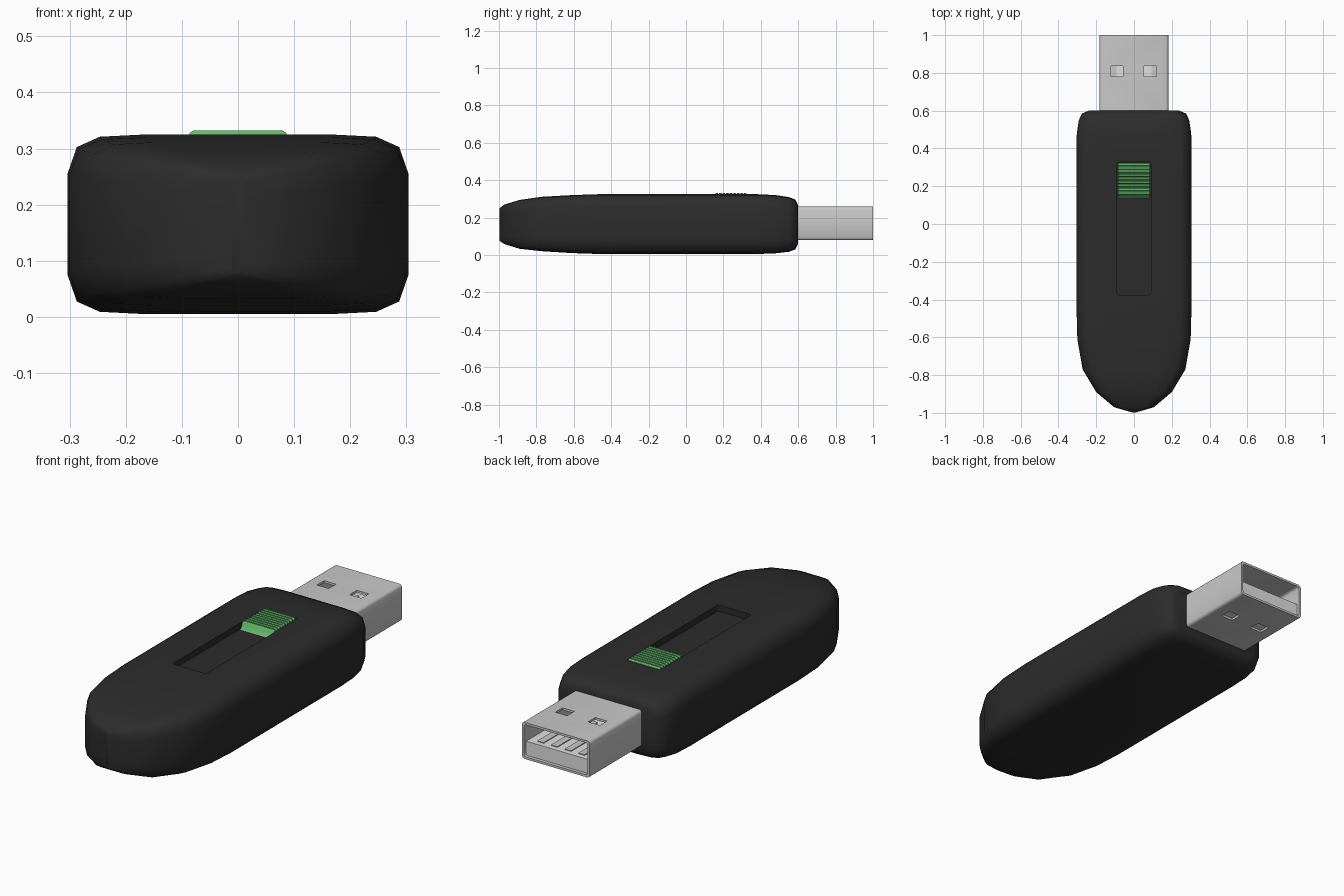
import bpy, bmesh, math
from mathutils import Vector

if "Cube" in bpy.data.objects:
    bpy.data.objects.remove(bpy.data.objects["Cube"])


def material(name, rgb):
    m = bpy.data.materials.new(name)
    m.diffuse_color = (*rgb, 1)
    m.use_nodes = True
    m.node_tree.nodes["Principled BSDF"].inputs["Base Color"].default_value = m.diffuse_color
    return m


BLACK = material("black_plastic", (0.025, 0.025, 0.025))
GREEN = material("green_plastic", (0.13, 0.48, 0.15))
METAL = material("grey_metal", (0.58, 0.58, 0.58))
WHITE = material("pale_insert", (0.75, 0.75, 0.75))


def add_object(name, bm, mat, smooth=None):
    bmesh.ops.recalc_face_normals(bm, faces=bm.faces)
    me = bpy.data.meshes.new(name)
    bm.to_mesh(me)
    bm.free()
    ob = bpy.data.objects.new(name, me)
    bpy.context.collection.objects.link(ob)
    if mat:
        me.materials.append(mat)
    if smooth:
        shade(ob, smooth)
    return ob


def shade(ob, angle):
    bpy.ops.object.select_all(action='DESELECT')
    ob.select_set(True)
    bpy.context.view_layer.objects.active = ob
    bpy.ops.object.shade_smooth_by_angle(angle=math.radians(angle))


def loft(rings, closed=False):
    bm = bmesh.new()
    vs = [[bm.verts.new(p) for p in r] for r in rings]
    n = len(rings[0])
    pairs = list(zip(vs, vs[1:])) + ([(vs[-1], vs[0])] if closed else [])
    for a, b in pairs:
        for i in range(n):
            bm.faces.new((a[i], a[(i + 1) % n], b[(i + 1) % n], b[i]))
    if not closed:
        bm.faces.new(vs[0])
        bm.faces.new(vs[-1])
    return bm


def box_bm(x0, x1, y0, y1, z0, z1):
    return loft([[(x0, y, z0), (x1, y, z0), (x1, y, z1), (x0, y, z1)] for y in (y0, y1)])


def section(y, w, z0, z1, quarter):
    """Mirror a quarter profile (fractions of half width / height) into a ring."""
    c, h = (z0 + z1) / 2, (z1 - z0) / 2
    q = quarter
    pts = (q + [(-x, z) for x, z in q[::-1]] + [(-x, -z) for x, z in q]
           + [(x, -z) for x, z in q[::-1]])
    return [(x * w, y, c + z * h) for x, z in pts]


def cut(ob, bm):
    cutter = add_object("cutter", bm, None)
    mod = ob.modifiers.new("cut", 'BOOLEAN')
    mod.object, mod.operation, mod.solver = cutter, 'DIFFERENCE', 'EXACT'
    bpy.context.view_layer.objects.active = ob
    bpy.ops.object.modifier_apply(modifier=mod.name)
    bpy.data.objects.remove(cutter)


# Body: rounded sections lofted along y (y, half width, bottom, top)
BODY_Q = [(1, 0.56), (0.945, 0.86), (0.81, 0.975), (0.55, 1)]
stations = [(-0.997, 0.012, 0.075, 0.25), (-0.97, 0.105, 0.058, 0.27),
            (-0.89, 0.2, 0.033, 0.294), (-0.77, 0.272, 0.02, 0.311),
            (-0.61, 0.3, 0.01, 0.32), (-0.46, 0.304, 0.005, 0.325),
            (0.38, 0.304, 0.005, 0.325), (0.48, 0.303, 0.009, 0.32),
            (0.55, 0.292, 0.017, 0.309), (0.585, 0.275, 0.03, 0.296),
            (0.6, 0.24, 0.06, 0.265)]
body = add_object("body", loft([section(*s, BODY_Q) for s in stations]), BLACK)

# Sliding track recess with softened corners
track = box_bm(-0.09, 0.09, -0.375, 0.33, 0.295, 0.4)
uprights = [e for e in track.edges if abs(e.verts[0].co.z - e.verts[1].co.z) > 0.05]
bmesh.ops.bevel(track, geom=uprights, offset=0.012, segments=2, affect='EDGES', profile=0.5)
cut(body, track)
shade(body, 50)

# Slider button: ridged profile in y-z, extruded across x
Y0, Y1, RIDGES = 0.155, 0.325, 9
step = (Y1 - Y0) / RIDGES
profile = [(Y0 - 0.02, 0.294), (Y0 - 0.012, 0.302), (Y0 - 0.003, 0.315)]
for i in range(RIDGES):
    y = Y0 + i * step
    profile += [(y, 0.325), (y + step * 0.25, 0.332), (y + step * 0.7, 0.332)]
profile += [(Y1, 0.325), (Y1, 0.294)]
slices = [(-0.086, -0.004), (-0.08, 0), (0.08, 0), (0.086, -0.004)]
add_object("slider_button",
           loft([[(x, y, z + (dz if z > 0.3 else 0)) for y, z in profile] for x, dz in slices]),
           GREEN, 30)

# Connector shell: hollow tube with small rounded corners
SHELL_Q = [(1, 0.86), (0.975, 0.96), (0.93, 1)]
outer = [section(y, 0.182, 0.08, 0.258, SHELL_Q) for y in (0.59, 1.0)]
inner = [section(y, 0.171, 0.091, 0.247, SHELL_Q) for y in (1.0, 0.59)]
shell = add_object("connector_shell", loft(outer + inner, closed=True), METAL)
for x in (-0.09, 0.086):
    for z in (0.085, 0.253):  # latch windows, top and bottom
        cut(shell, box_bm(x - 0.032, x + 0.032, 0.78, 0.836, z - 0.02, z + 0.02))
shade(shell, 40)

# Insulating tongue and its four contacts
add_object("connector_tongue", box_bm(-0.17, 0.17, 0.59, 0.985, 0.092, 0.16), WHITE)
for i, x in enumerate((-0.11, -0.037, 0.037, 0.11)):
    add_object(f"contact_{i + 1}", box_bm(x - 0.017, x + 0.017, 0.65, 0.96, 0.158, 0.164), METAL)
